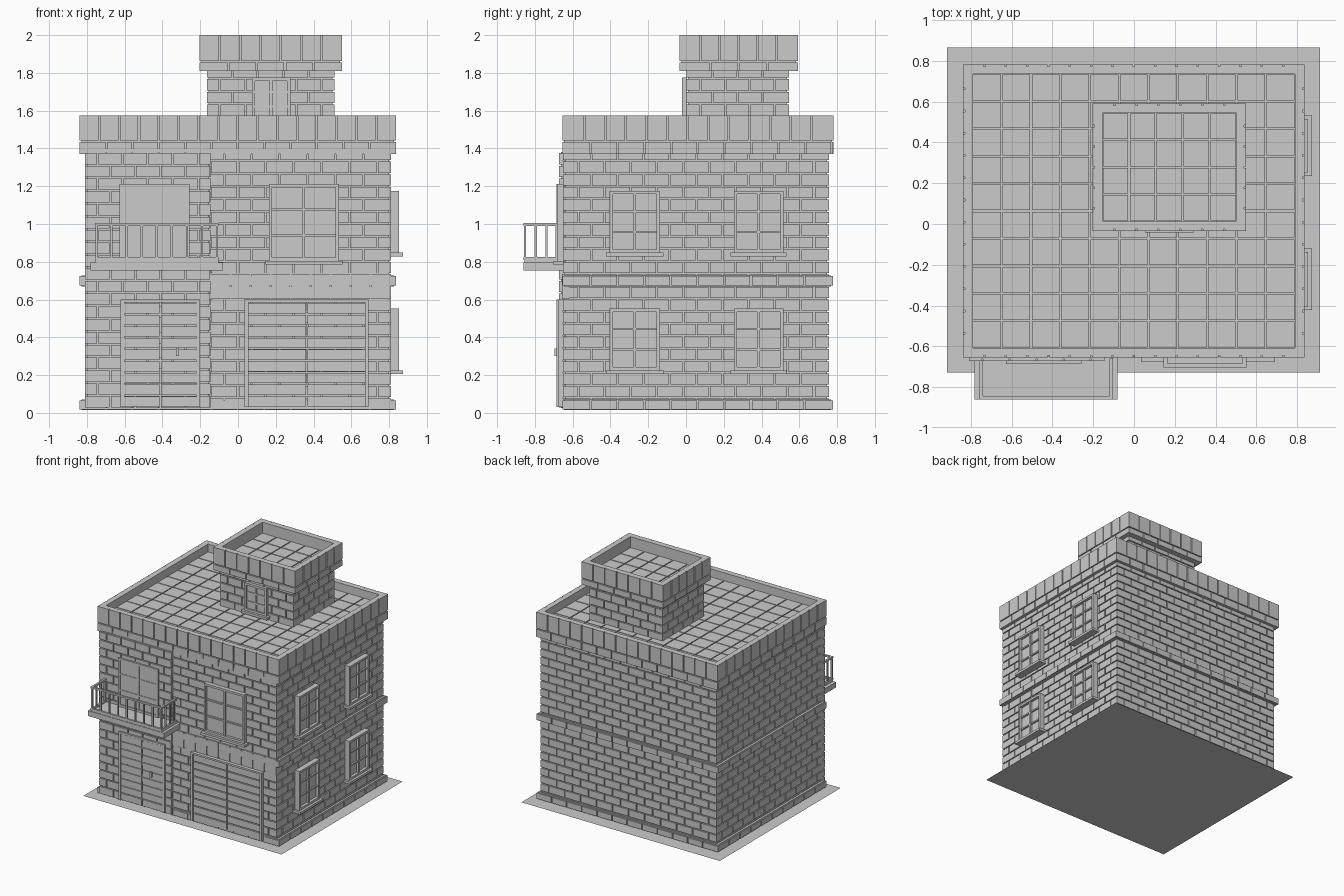
import bpy, bmesh
from mathutils import Vector

if "Cube" in bpy.data.objects:
    bpy.data.objects.remove(bpy.data.objects["Cube"])

GAP = 0.008    # joint width
D = 0.01       # joint depth


def box(bm, x0, x1, y0, y1, z0, z1):
    vs = bmesh.ops.create_cube(bm, size=1)["verts"]
    c = Vector(((x0 + x1) / 2, (y0 + y1) / 2, (z0 + z1) / 2))
    s = Vector((abs(x1 - x0), abs(y1 - y0), abs(z1 - z0)))
    for v in vs:
        v.co = Vector((v.co.x * s.x, v.co.y * s.y, v.co.z * s.z)) + c


def finish(bm, name):
    me = bpy.data.meshes.new(name)
    bm.to_mesh(me)
    bm.free()
    ob = bpy.data.objects.new(name, me)
    bpy.context.collection.objects.link(ob)
    return ob


def solid(name, *dims):
    bm = bmesh.new()
    box(bm, *dims)
    return finish(bm, name)


def spans(a, b, n_width, shift):
    """Split a..b into brick lengths, optionally shifted by half a brick."""
    n = max(1, round((b - a) / n_width))
    w = (b - a) / n
    cuts = [a] + [a + w * (i + (0.5 if shift else 1)) for i in range(n)]
    if cuts[-1] < b - 1e-4:
        cuts.append(b)
    return list(zip(cuts, cuts[1:]))


def bricks(bm, side, face, a, b, z0, z1, rows, width):
    """Brick courses on an axis-aligned wall; side is F, B, L or R."""
    h = (z1 - z0) / rows
    inner = face + D if side in "FL" else face - D
    g = GAP / 2
    for r in range(rows):
        lo, hi = z0 + r * h + g, z0 + (r + 1) * h - g
        for p, q in spans(a, b, width, r % 2):
            p, q = p + (g if p > a else 0), q - (g if q < b else 0)
            if side in "FB":
                box(bm, p, q, inner, face, lo, hi)
            else:
                box(bm, inner, face, p, q, lo, hi)


def around(bm, x0, x1, y0, y1, z0, z1, rows, width):
    for s, f in (("F", y0), ("B", y1)):
        bricks(bm, s, f, x0, x1, z0, z1, rows, width)
    for s, f in (("L", x0), ("R", x1)):
        bricks(bm, s, f, y0 + D, y1 - D, z0, z1, rows, width)


def brick_block(name, x0, x1, y0, y1, z0, z1, rows, width):
    bm = bmesh.new()
    box(bm, x0 + D, x1 - D, y0 + D, y1 - D, z0, z1)
    around(bm, x0, x1, y0, y1, z0, z1, rows, width)
    return finish(bm, name)


def parapet(name, x0, x1, y0, y1, z0, zm, z1, t):
    bm = bmesh.new()
    box(bm, x0 + D, x1 - D, y0 + D, y0 + t, z0, z1)
    box(bm, x0 + D, x1 - D, y1 - t, y1 - D, z0, z1)
    box(bm, x0 + D, x0 + t, y0 + t, y1 - t, z0, z1)
    box(bm, x1 - t, x1 - D, y0 + t, y1 - t, z0, z1)
    around(bm, x0, x1, y0, y1, z0 - GAP / 2, zm, 1, 0.145)
    around(bm, x0, x1, y0, y1, zm, z1 + GAP / 2, 1, 0.105)
    return finish(bm, name)


def roof(name, x0, x1, y0, y1, z, nx, ny):
    bm = bmesh.new()
    box(bm, x0, x1, y0, y1, z - 0.05, z - D)
    w, h, g = (x1 - x0) / nx, (y1 - y0) / ny, GAP / 2
    for i in range(nx):
        for j in range(ny):
            box(bm, x0 + i * w + g, x0 + (i + 1) * w - g,
                y0 + j * h + g, y0 + (j + 1) * h - g, z - D - 0.002, z)
    return finish(bm, name)


def opening(name, side, face, a, b, z0, z1, depth, sill=True, rows=3, bar=0.018):
    """Window: pane, outer frame, glazing bars and sill."""
    bm = bmesh.new()

    def put(u0, u1, lo, hi, d):
        if side == "F":
            box(bm, u0, u1, face - d, face + 0.005, lo, hi)
        else:
            box(bm, face - 0.005, face + d, u0, u1, lo, hi)
    put(a + bar, b - bar, z0, z1 - bar, depth * 0.45)
    put(a, a + bar, z0, z1, depth)
    put(b - bar, b, z0, z1, depth)
    put(a + bar, b - bar, z1 - bar, z1, depth)
    put(a + bar, b - bar, z0, z0 + bar, depth)
    m = (a + b) / 2
    put(m - 0.007, m + 0.007, z0 + bar, z1 - bar, depth * 0.85)
    for i in range(1, rows):
        z = z0 + (z1 - z0) * i / rows
        put(a + bar, b - bar, z - 0.006, z + 0.006, depth * 0.75)
    if sill:
        put(a - 0.018, b + 0.018, z0 - 0.02, z0, depth + 0.02)
    return finish(bm, name)


def slatted_door(name, face, a, b, z0, z1, rows, depth):
    """Door leaves made of horizontal boards between jambs."""
    bm = bmesh.new()
    j, m, g = 0.02, (a + b) / 2, GAP / 2
    box(bm, a, a + j, face - depth, face + 0.005, z0, z1)
    box(bm, b - j, b, face - depth, face + 0.005, z0, z1)
    box(bm, a + j, b - j, face - depth, face + 0.005, z1 - 0.015, z1)
    h = (z1 - 0.015 - z0) / rows
    for i in range(rows):
        for p, q in ((a + j, m - g), (m + g, b - j)):
            box(bm, p, q, face - 0.008, face + 0.005, z0 + i * h + g, z0 + (i + 1) * h - g)
    return finish(bm, name)


# Ground sheet
bm = bmesh.new()
bm.faces.new([bm.verts.new(p) for p in
              ((-0.917, -0.728, 0), (0.912, -0.728, 0), (0.912, 0.865, 0), (-0.917, 0.865, 0))])
finish(bm, "ground_plate")

# Storeys and projecting bands
brick_block("lower_walls", -0.81, 0.81, -0.65, 0.757, 0.015, 0.67, 10, 0.145)
brick_block("upper_walls", -0.81, 0.81, -0.65, 0.757, 0.67, 1.4, 11, 0.145)
brick_block("base_band", -0.838, 0.836, -0.655, 0.778, 0.015, 0.07, 1, 0.145)
brick_block("middle_band", -0.838, 0.836, -0.655, 0.778, 0.67, 0.728, 1, 0.145)
brick_block("front_bay", -0.81, -0.145, -0.672, -0.62, 0.025, 1.38, 20, 0.145)
brick_block("front_lintel", -0.145, 0.81, -0.656, -0.62, 0.60, 0.74, 1, 0.105)

# Main roof
parapet("roof_parapet", -0.838, 0.836, -0.655, 0.782, 1.37, 1.437, 1.575, 0.047)
roof("roof_tiles", -0.793, 0.791, -0.61, 0.737, 1.51, 11, 10)

# Roof tower
brick_block("tower_walls", -0.165, 0.51, 0.0, 0.545, 1.5, 1.84, 5, 0.145)
parapet("tower_parapet", -0.203, 0.55, -0.034, 0.592, 1.81, 1.86, 2.0, 0.048)
roof("tower_roof_tiles", -0.157, 0.504, 0.012, 0.546, 1.91, 5, 4)
opening("tower_window", "F", 0.0, 0.073, 0.277, 1.545, 1.775, 0.022)

# Front windows and doors
opening("front_window_left", "F", -0.672, -0.628, -0.258, 0.81, 1.212, 0.014)
opening("front_window_right", "F", -0.65, 0.163, 0.535, 0.805, 1.212, 0.034)
slatted_door("front_door", -0.672, -0.622, -0.2, 0.03, 0.6, 9, 0.014)
solid("door_handle", -0.329, -0.313, -0.695, -0.67, 0.3, 0.342)
slatted_door("garage_door", -0.655, 0.035, 0.692, 0.03, 0.6, 9, 0.022)

# Right side windows
for level, z in (("lower", 0.225), ("upper", 0.848)):
    for place, a, b in (("front", -0.405, -0.138), ("back", 0.253, 0.515)):
        opening(f"side_window_{level}_{place}", "R", 0.81, a, b, z, z + 0.328, 0.043)

# Balcony
solid("balcony_slab", -0.782, -0.08, -0.86, -0.65, 0.753, 0.797)
solid("balcony_deck", -0.755, -0.103, -0.856, -0.65, 0.797, 0.81)
bm = bmesh.new()
for z in (0.81, 0.99):
    box(bm, -0.757, -0.103, -0.86, -0.844, z, z + 0.014)
    for x in (-0.757, -0.119):
        box(bm, x, x + 0.016, -0.844, -0.66, z, z + 0.014)
for i in range(9):
    x = -0.749 + i * (0.638 / 8)
    box(bm, x - 0.006, x + 0.006, -0.858, -0.846, 0.81, 0.995)
for x in (-0.749, -0.111):
    for y in (-0.795, -0.738, -0.685):
        box(bm, x - 0.006, x + 0.006, y - 0.006, y + 0.006, 0.81, 0.995)
finish(bm, "balcony_railing")
